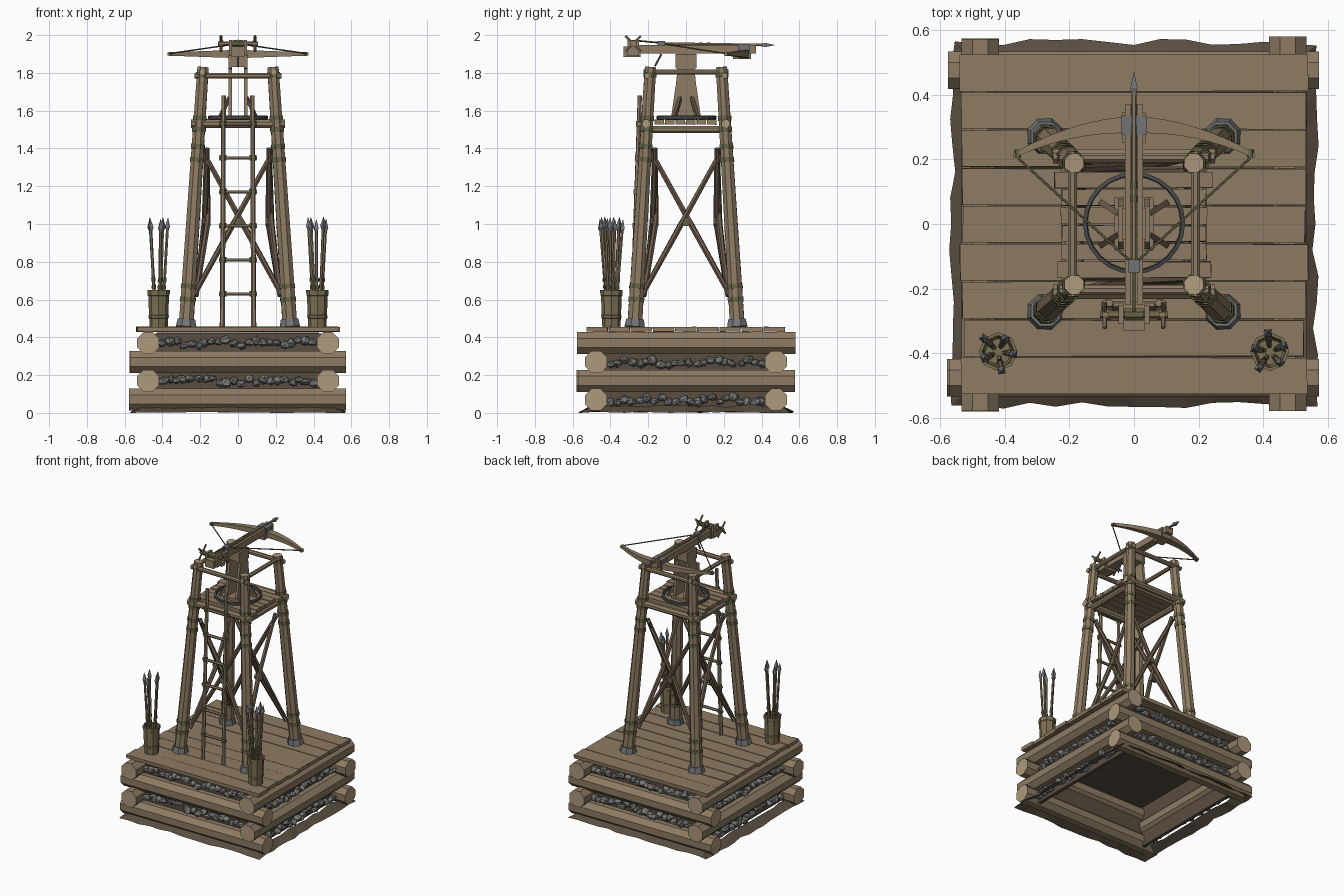
import bpy, bmesh, math, random
from mathutils import Vector, Matrix

if "Cube" in bpy.data.objects:
    bpy.data.objects.remove(bpy.data.objects["Cube"])
random.seed(4)
V = Vector
S = (-1, 1)

def mat(name, c):
    m = bpy.data.materials.new(name)
    m.diffuse_color = (*c, 1)
    m.use_nodes = True
    m.node_tree.nodes["Principled BSDF"].inputs["Base Color"].default_value = m.diffuse_color
    return m

WOOD = mat("wood", (0.27, 0.20, 0.125))
DARK = mat("dark_wood", (0.15, 0.105, 0.07))
CUT = mat("cut_wood", (0.42, 0.32, 0.20))
ROPE = mat("rope", (0.13, 0.13, 0.06))
WICKER = mat("wicker", (0.20, 0.165, 0.085))
STONE = mat("stone", (0.19, 0.19, 0.185))
IRON = mat("iron", (0.17, 0.175, 0.18))
BLACK = mat("black_iron", (0.06, 0.065, 0.07))
SOIL = mat("soil", (0.10, 0.075, 0.052))

def finish(name, bm, *mats):
    bmesh.ops.recalc_face_normals(bm, faces=bm.faces[:])
    me = bpy.data.meshes.new(name)
    bm.to_mesh(me)
    bm.free()
    for m in mats:
        me.materials.append(m)
    ob = bpy.data.objects.new(name, me)
    bpy.context.collection.objects.link(ob)
    return ob

def rod(bm, p, q, r1, r2=None, n=8, m=0, cap=None):
    p, q = V(p), V(q)
    d = q - p
    M = Matrix.Translation((p + q) / 2) @ d.to_track_quat('Z', 'Y').to_matrix().to_4x4() @ Matrix.Rotation(math.pi / n, 4, 'Z')
    vs = bmesh.ops.create_cone(bm, cap_ends=True, segments=n, radius1=r1,
                               radius2=r1 if r2 is None else r2, depth=d.length, matrix=M)['verts']
    for f in {f for v in vs for f in v.link_faces}:
        f.material_index = cap if cap is not None and len(f.verts) == n and n > 4 else m

def box(bm, lo, hi, m=0, jit=0):
    lo, hi = V(lo), V(hi)
    M = Matrix.Translation((lo + hi) / 2) @ Matrix.Diagonal((*(hi - lo), 1))
    vs = bmesh.ops.create_cube(bm, size=1, matrix=M)['verts']
    for v in vs:
        v.co += V([random.uniform(-jit, jit) for _ in range(3)])
    for f in {f for v in vs for f in v.link_faces}:
        f.material_index = m

def loft(bm, rings, close=True):
    rs = [[bm.verts.new(c) for c in r] for r in rings]
    for a, b in zip(rs, rs[1:]):
        for i in range(len(a)):
            j = (i + 1) % len(a)
            bm.faces.new((a[i], a[j], b[j], b[i]))
    if close:
        bm.faces.new(rs[0])
        bm.faces.new(rs[-1])

# crib of stacked logs
bm = bmesh.new()
for lvl, z in enumerate((0.07, 0.17, 0.27, 0.37)):
    for s in S:
        a, b = -0.575 + random.uniform(-.005, .005), 0.575 + random.uniform(-.005, .005)
        if lvl % 2 == 0:
            rod(bm, (a, s * .476, z), (b, s * .476, z), .063, n=8, cap=1)
        else:
            rod(bm, (s * .476, a, z), (s * .476, b, z), .063, n=8, cap=1)
finish("base_logs", bm, WOOD, CUT)

# soil fill and backing behind the stones
bm = bmesh.new()
box(bm, (-.43, -.43, .31), (.43, .43, .425))
for s in S:
    box(bm, (s * .45 - .012, -.44, .02), (s * .45 + .012, .44, .32))
    box(bm, (-.44, s * .45 - .012, .1), (.44, s * .45 + .012, .42))
finish("soil_fill", bm, SOIL)

# stones packed in the log gaps
bm = bmesh.new()
def stone(c):
    vs = bmesh.ops.create_icosphere(bm, subdivisions=1, radius=1)['verts']
    sc = (random.uniform(.024, .036), random.uniform(.024, .036), random.uniform(.018, .03))
    R = Matrix.Rotation(random.uniform(0, 6), 3, 'Z') @ Matrix.Rotation(random.uniform(-.5, .5), 3, 'X')
    for v in vs:
        v.co = R @ V([v.co[i] * sc[i] * random.uniform(.75, 1.15) for i in range(3)]) + V(c)
for s in S:
    for row in range(2):
        for i in range(22):
            t = -.40 + .8 * i / 21 + random.uniform(-.01, .01)
            dz, o = random.uniform(-.018, .014), s * random.uniform(.465, .49)
            stone((t, o, .17 + .2 * row + dz))
            stone((o, t, .07 + .2 * row + dz))
finish("fill_stones", bm, STONE)

# ragged earth skirt at the ground
bm = bmesh.new()
N = 14
top, low = [], []
for k in range(4):
    R = Matrix.Rotation(k * math.pi / 2, 3, 'Z')
    for i in range(N):
        t = -1 + 2 * i / N
        top.append(R @ V((t * .50, -.50, random.uniform(.03, .045))))
        low.append(R @ V((t * .565, -.562 - random.uniform(-.012, .01), random.uniform(0, .008) * (i > 0))))
loft(bm, [top, low], False)
finish("earth_skirt", bm, SOIL)

# deck planks
bm = bmesh.new()
for i in range(9):
    y = -.526 + i * .1172
    e = random.uniform(-.01, .004)
    box(bm, (-.535 - e, y, .43), (.535 + e, y + .112, .455), jit=.002)
finish("deck_planks", bm, WOOD)

# four leaning legs, iron shoes and rope lashings
def leg(sx, sy, z):
    t = (z - .455) / 1.375
    return V((sx * (.275 - .09 * t), sy * (.272 - .084 * t), z))
legs, shoes, ropes = bmesh.new(), bmesh.new(), bmesh.new()
for sx in S:
    for sy in S:
        rod(legs, leg(sx, sy, .455), leg(sx, sy, 1.83), .042, .032, cap=1)
        rod(shoes, leg(sx, sy, .455), leg(sx, sy, .495), .058, .05)
        for z in (.60, .67, 1.34, 1.41, 1.50, 1.56, 1.79):
            r = .046 - .007 * (z - .455)
            rod(ropes, leg(sx, sy, z - .012), leg(sx, sy, z + .012), r, r)
finish("tower_legs", legs, WOOD, CUT)
finish("leg_shoes", shoes, IRON)

# crossed braces on all four sides
bm = bmesh.new()
for k in range(4):
    R = Matrix.Rotation(k * math.pi / 2, 3, 'Z')
    for s in S:
        a, b = V((s * .235, -.222, .62)), V((-s * .195, -.165, 1.40))
        mid = (a + b) / 2 + V((0, .025 + .008 * s, 0))
        rod(bm, R @ a, R @ mid, .014, .016, n=6)
        rod(bm, R @ mid, R @ b, .016, .014, n=6)
    rod(ropes, R @ V((0, -.19, 1.01)), R @ V((0, -.145, 1.01)), .022)
finish("cross_braces", bm, DARK)

# platform beams, planks and upper rails
bm = bmesh.new()
for s in S:
    rod(bm, (-.25, s * .21, 1.53), (.25, s * .21, 1.53), .024, cap=1)
    rod(bm, (s * .205, -.225, 1.50), (s * .205, .225, 1.50), .021, cap=1)
    rod(bm, (-.23, s * .205, 1.785), (.23, s * .205, 1.785), .016, cap=1)
    rod(bm, (s * .19, -.225, 1.805), (s * .19, .225, 1.805), .015, cap=1)
finish("platform_beams_and_rails", bm, WOOD, CUT)
bm = bmesh.new()
for i in range(6):
    y = -.166 + i * .0555
    e = random.uniform(-.015, .012)
    box(bm, (-.235 - e, y, 1.527), (.235 + e, y + .05, 1.553), jit=.002)
finish("platform_planks", bm, WOOD)

# ladder
bm = bmesh.new()
lad = lambda x, z: V((x, -.285 + (z - .455) * .033, z))
for s in S:
    rod(bm, lad(s * .083, .455), lad(s * .076, 1.68), .014, .012, n=6)
for i in range(6):
    z = .63 + i * .18
    rod(bm, lad(-.1, z), lad(.1, z), .010, n=6)
    for s in S:
        rod(ropes, lad(s * .08, z - .014), lad(s * .08, z + .014), .018, n=6)
finish("ladder", bm, WOOD)

# open tubs holding spare bolts
def bolt(bm, p, q):
    p, q = V(p), V(q)
    d = (q - p).normalized()
    rod(bm, p, q - d * .06, .008, n=6)
    rod(bm, q - d * .075, q - d * .05, .006, .016, n=4, m=1)
    rod(bm, q - d * .05, q, .016, .0005, n=4, m=1)
    for w in (.33, .4):
        c = p.lerp(q, w)
        rod(bm, c, c + d * .02, .011, n=6, m=2)
tubs, bolts = bmesh.new(), bmesh.new()
for s in S:
    cx, cy = s * .42, -.395
    prof = ((.048, .455), (.05, .50), (.053, .502), (.054, .515), (.051, .517), (.055, .62), (.058, .622),
            (.06, .65), (.05, .65), (.041, .48))
    loft(tubs, [[(cx + r * math.cos(a * math.pi / 4), cy + r * math.sin(a * math.pi / 4), z)
                 for a in range(8)] for r, z in prof])
    for i in range(5):
        a = 2 * math.pi * i / 5 + (.4 if s > 0 else 1.1)
        c, sn = math.cos(a), math.sin(a)
        k = .75 + .25 * (i % 2)
        bolt(bolts, (cx + .018 * c, cy + .018 * sn, .47),
             (cx + .067 * k * c, cy + .062 * k * sn, 1.04 - random.uniform(0, .015)))
finish("bolt_tubs", tubs, WICKER)
bolt(bolts, (0, -.13, 1.955), (0, .47, 1.947))
finish("bolts", bolts, WOOD, IRON, ROPE)
finish("rope_lashings", ropes, ROPE)

# turntable disc with iron ring
bm = bmesh.new()
ring = lambda r, z: [(r * math.cos(a * math.pi / 12), .003 + r * math.sin(a * math.pi / 12), z) for a in range(24)]
loft(bm, [ring(.148, 1.553), ring(.158, 1.555), ring(.158, 1.572), ring(.146, 1.575), ring(.144, 1.553)], False)
finish("turntable_ring", bm, BLACK)

# pedestal: two flared cheeks, core blocks and corner struts
bm = bmesh.new()
prof = ((.08, 1.555), (.068, 1.64), (.052, 1.75), (.045, 1.82), (.055, 1.825), (.055, 1.90))
for s in S:
    loft(bm, [[(s * .032, -y, z), (s * .032, y, z), (s * .05, y, z), (s * .05, -y, z)] for y, z in prof])
    for t in S:
        rod(bm, (s * .045, t * .03, 1.67), (s * .1, t * .065, 1.555), .012, n=4, m=1)
box(bm, (-.035, -.05, 1.83), (.035, .05, 1.905))
box(bm, (-.06, -.082, 1.553), (.06, .082, 1.572))
finish("pedestal", bm, WOOD, DARK)

# stock with bolt channel, tail block and nose block
bm = bmesh.new()
box(bm, (-.028, -.33, 1.902), (.028, .37, 1.935))
for s in S:
    box(bm, (s * .019 - .009, -.25, 1.935), (s * .019 + .009, .37, 1.948))
box(bm, (-.034, -.33, 1.885), (.034, -.24, 1.94))
box(bm, (-.036, .25, 1.873), (.036, .345, 1.905))
box(bm, (-.038, .275, 1.88), (.038, .335, 1.951), 1)
box(bm, (-.018, -.15, 1.945), (.018, -.11, 1.968), 1)
rod(bm, (0, -.13, 1.90), (0, -.165, 1.835), .006, n=6, m=1)
finish("crossbow_stock", bm, WOOD, IRON)

# bow arms and drawn string
bm = bmesh.new()
rings = []
for i in range(-8, 9):
    u = i / 8
    y, h, w = .307 - .095 * u * u, .027 * (1 - .7 * abs(u)), .022 * (1 - .6 * abs(u))
    rings.append([(u * .372, y - h, 1.9 - w), (u * .372, y + h, 1.9 - w), (u * .372, y + h, 1.9 + w), (u * .372, y - h, 1.9 + w)])
loft(bm, rings)
for s in S:
    rod(bm, (s * .36, .205, 1.9), (s * .36, .23, 1.9), .011, n=6, m=1)
    rod(bm, (s * .36, .205, 1.903), (0, -.125, 1.955), .004, n=5, m=1)
finish("bow_and_string", bm, WOOD, ROPE)

# windlass with crossed handles
bm = bmesh.new()
rod(bm, (-.105, -.28, 1.955), (.105, -.28, 1.955), .012)
rod(bm, (-.03, -.28, 1.955), (.03, -.28, 1.955), .02, m=1)
for s in S:
    box(bm, (s * .04 - .008, -.31, 1.89), (s * .04 + .008, -.25, 1.975))
    rod(bm, (s * .078, -.28, 1.955), (s * .098, -.28, 1.955), .018)
    for t in S:
        rod(bm, (s * .09, -.28 - t * .041, 1.914), (s * .09, -.28 + t * .041, 1.996), .007, n=6)
rod(bm, (0, -.27, 1.972), (0, -.14, 1.96), .005, n=5, m=1)
finish("windlass", bm, WOOD, ROPE)
